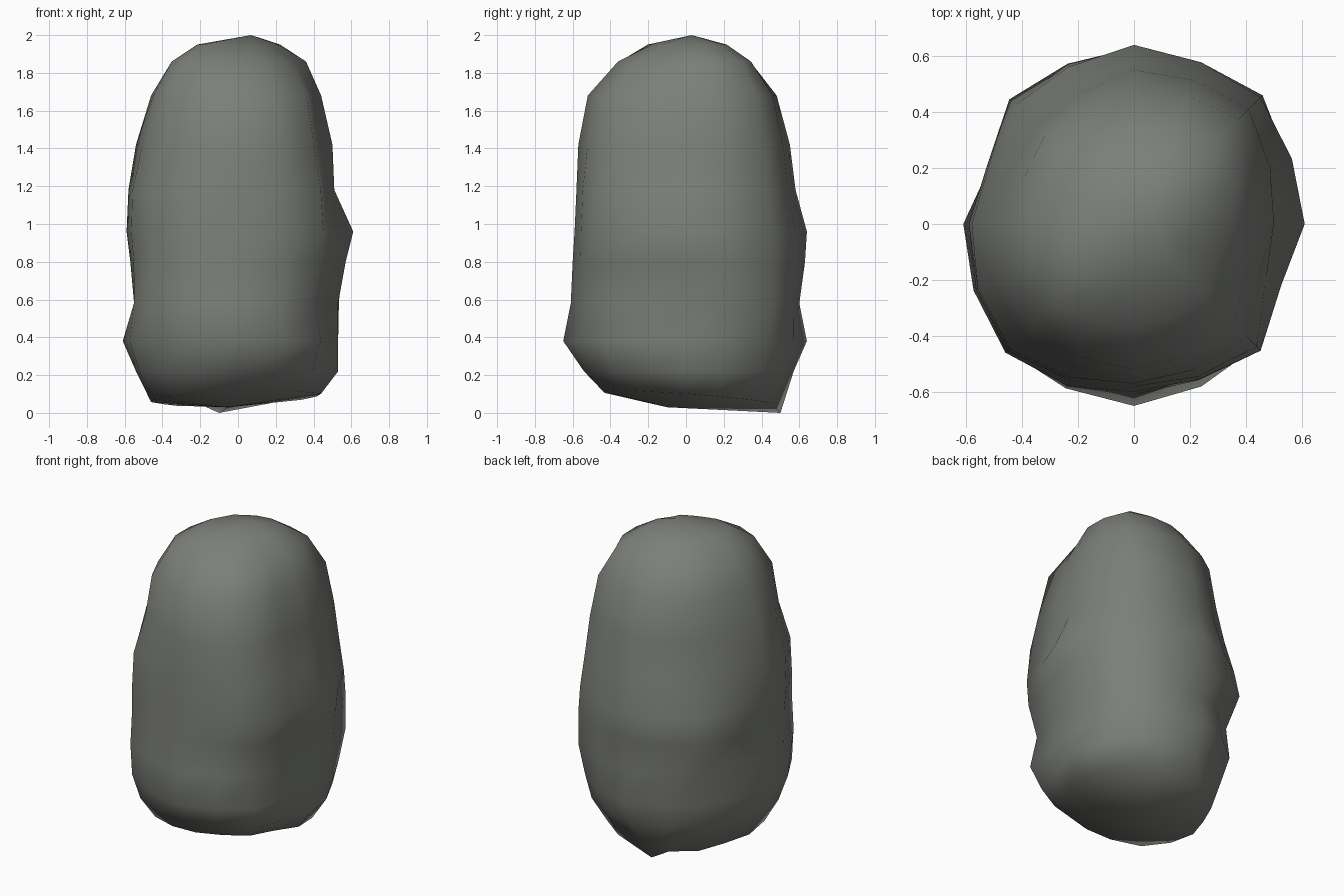
import bpy, bmesh, math

if "Cube" in bpy.data.objects:
    bpy.data.objects.remove(bpy.data.objects["Cube"])

SIDES = 16

# Rock cross-sections: height, then reach to the right, back right, back, back left,
# left, front left, front and front right
RINGS = [
    (0.08, .44, .48, .50, .46, .46, .50, .44, .42),
    (0.22, .53, .57, .57, .52, .54, .59, .54, .55),
    (0.38, .53, .61, .64, .57, .61, .64, .65, .62),
    (0.58, .53, .65, .60, .55, .55, .65, .61, .58),
    (0.80, .57, .65, .63, .63, .57, .64, .60, .63),
    (0.96, .61, .64, .64, .60, .59, .64, .59, .64),
    (1.18, .51, .61, .58, .54, .58, .63, .58, .62),
    (1.42, .50, .58, .55, .49, .54, .56, .57, .57),
    (1.68, .44, .53, .48, .45, .46, .52, .52, .51),
    (1.86, .36, .42, .34, .33, .35, .41, .36, .36),
    (1.95, .21, .27, .20, .18, .20, .26, .18, .18),
]
# Flattening of the outline midway between those directions
FLATS = (.98, .97, .98, .95, .99, .98, .98, .91)


def reach(ring, k):
    """Smooth outline through the eight radii of a ring."""
    radii = ring[1:]
    n = len(radii)
    i, odd = divmod(k, SIDES // n)
    if not odd:
        return radii[i]
    a, b, c, d = (radii[(i + j) % n] for j in (-1, 0, 1, 2))
    return (9 * (b + c) - a - d) / 16 * FLATS[i]


def rock_point(ring, k):
    t = 2 * math.pi * k / SIDES
    r = reach(ring, k)
    x, y, z = r * math.cos(t), r * math.sin(t), ring[0]
    if z < 0.1:
        z += 0.05 * x - 0.08 * y       # underside tips down to the back left
    return x, y, z


bm = bmesh.new()
rows = [[bm.verts.new(rock_point(r, k)) for k in range(SIDES)] for r in RINGS]
for low, high in zip(rows, rows[1:]):
    for k in range(SIDES):
        n = (k + 1) % SIDES
        bm.faces.new((low[k], low[n], high[n], high[k]))

# Top and underside
top = bm.verts.new((.07, .03, 2.0))
base = bm.verts.new((-.05, -.1, .03))
for k in range(SIDES):
    n = (k + 1) % SIDES
    bm.faces.new((rows[-1][k], rows[-1][n], top))
    bm.faces.new((rows[0][n], rows[0][k], base))
rows[0][SIDES // 4].co = (-.1, .5, 0)
for f in bm.faces:
    f.smooth = True
bmesh.ops.recalc_face_normals(bm, faces=bm.faces)

mesh = bpy.data.meshes.new("boulder")
bm.to_mesh(mesh)
bm.free()
boulder = bpy.data.objects.new("boulder", mesh)
bpy.context.collection.objects.link(boulder)

stone = bpy.data.materials.new("grey stone")
stone.diffuse_color = (.20, .21, .19, 1)
stone.use_nodes = True
stone.node_tree.nodes["Principled BSDF"].inputs["Base Color"].default_value = stone.diffuse_color
mesh.materials.append(stone)
